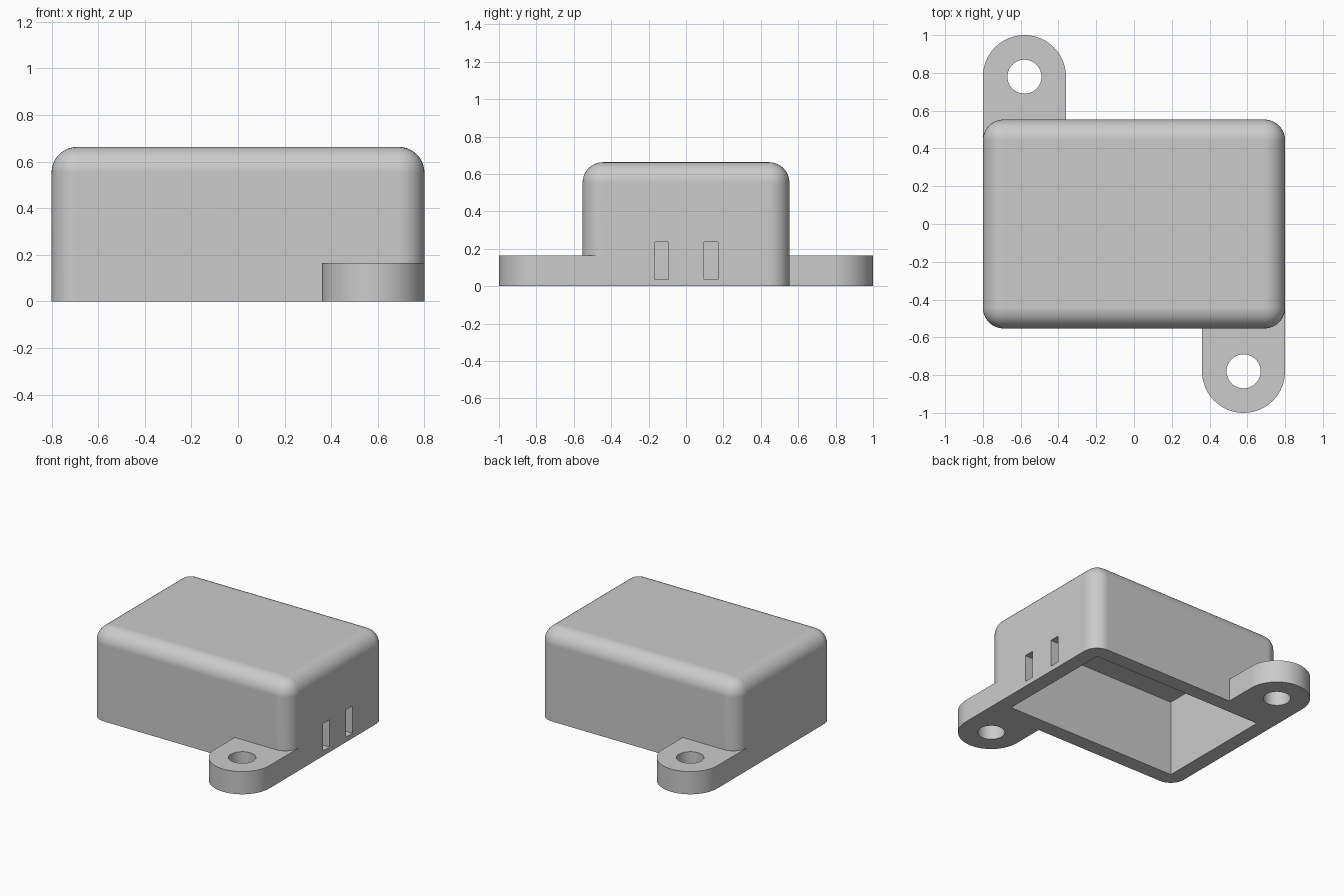
import bpy, bmesh, math
from mathutils import Matrix

if "Cube" in bpy.data.objects:
    bpy.data.objects.remove(bpy.data.objects["Cube"])

W, D, H = 0.80, 0.553, 0.663      # half width, half depth, height
WALL = 0.11                       # wall thickness and corner radius
TAB_X, TAB_Y, TAB_R, TAB_H = 0.58, 0.78, 0.22, 0.165
HOLE_R = 0.09

plastic = bpy.data.materials.new("grey_plastic")
plastic.diffuse_color = (0.6, 0.6, 0.6, 1)
plastic.use_nodes = True
plastic.node_tree.nodes["Principled BSDF"].inputs["Base Color"].default_value = plastic.diffuse_color


def to_object(name, bm):
    bmesh.ops.recalc_face_normals(bm, faces=bm.faces[:])
    me = bpy.data.meshes.new(name)
    bm.to_mesh(me)
    bm.free()
    me.materials.append(plastic)
    ob = bpy.data.objects.new(name, me)
    bpy.context.collection.objects.link(ob)
    return ob


def box_bm(x0, x1, y0, y1, z0, z1):
    bm = bmesh.new()
    m = Matrix.Translation(((x0 + x1) / 2, (y0 + y1) / 2, (z0 + z1) / 2))
    bmesh.ops.create_cube(bm, size=1, matrix=m @ Matrix.Diagonal((x1 - x0, y1 - y0, z1 - z0, 1)))
    return bm


def prism(name, pts, z0, z1):
    bm = bmesh.new()
    face = bm.faces.new([bm.verts.new((x, y, z0)) for x, y in pts])
    ext = bmesh.ops.extrude_face_region(bm, geom=[face])
    verts = [g for g in ext["geom"] if isinstance(g, bmesh.types.BMVert)]
    bmesh.ops.translate(bm, verts=verts, vec=(0, 0, z1 - z0))
    return to_object(name, bm)


def arc(cx, cy, r, a0, a1, n):
    return [(cx + r * math.cos(a0 + (a1 - a0) * i / n),
             cy + r * math.sin(a0 + (a1 - a0) * i / n)) for i in range(n + 1)]


def combine(target, other, operation):
    mod = target.modifiers.new("combine", "BOOLEAN")
    mod.object, mod.operation, mod.solver = other, operation, "EXACT"
    bpy.context.view_layer.objects.active = target
    bpy.ops.object.modifier_apply(modifier=mod.name)
    bpy.data.objects.remove(other)


# Cover with rounded top and upright corners
bm = box_bm(-W, W, -D, D, 0, H)
edges = [e for e in bm.edges if any(v.co.z > 0.1 for v in e.verts)]
bmesh.ops.bevel(bm, geom=edges, offset=WALL, segments=10, profile=0.5, affect="EDGES")
cover = to_object("enclosure_cover", bm)

# Two diagonal mounting tabs, each running under a cover corner
for s in (1, -1):
    pts = [(TAB_X + TAB_R, -D + WALL), (TAB_X - TAB_R, -D + WALL)]
    pts += arc(TAB_X, -TAB_Y, TAB_R, math.pi, 2 * math.pi, 32)
    tab = prism("mounting_tab", [(s * x, s * y) for x, y in pts], 0, TAB_H)
    combine(cover, tab, "UNION")

# Hollow inside, open at the bottom
combine(cover, to_object("cavity", box_bm(-W + WALL, W - WALL, -D + WALL, D - WALL,
                                          -0.1, H - WALL)), "DIFFERENCE")

# Screw holes
for s in (1, -1):
    ring = arc(s * TAB_X, -s * TAB_Y, HOLE_R, 0, 2 * math.pi, 40)[:-1]
    combine(cover, prism("screw_hole", ring, -0.1, TAB_H + 0.1), "DIFFERENCE")

# Two slots in the right wall
for y in (-0.13, 0.133):
    slot = to_object("slot", box_bm(W - WALL - 0.05, W + 0.05, y - 0.037, y + 0.037, 0.037, 0.235))
    combine(cover, slot, "DIFFERENCE")

# Smooth rounded areas, keeping hard edges
bpy.ops.object.select_all(action="DESELECT")
cover.select_set(True)
bpy.context.view_layer.objects.active = cover
bpy.ops.object.shade_smooth_by_angle(angle=math.radians(30))
mod = cover.modifiers.new("weighted_normals", "WEIGHTED_NORMAL")
mod.keep_sharp = True
